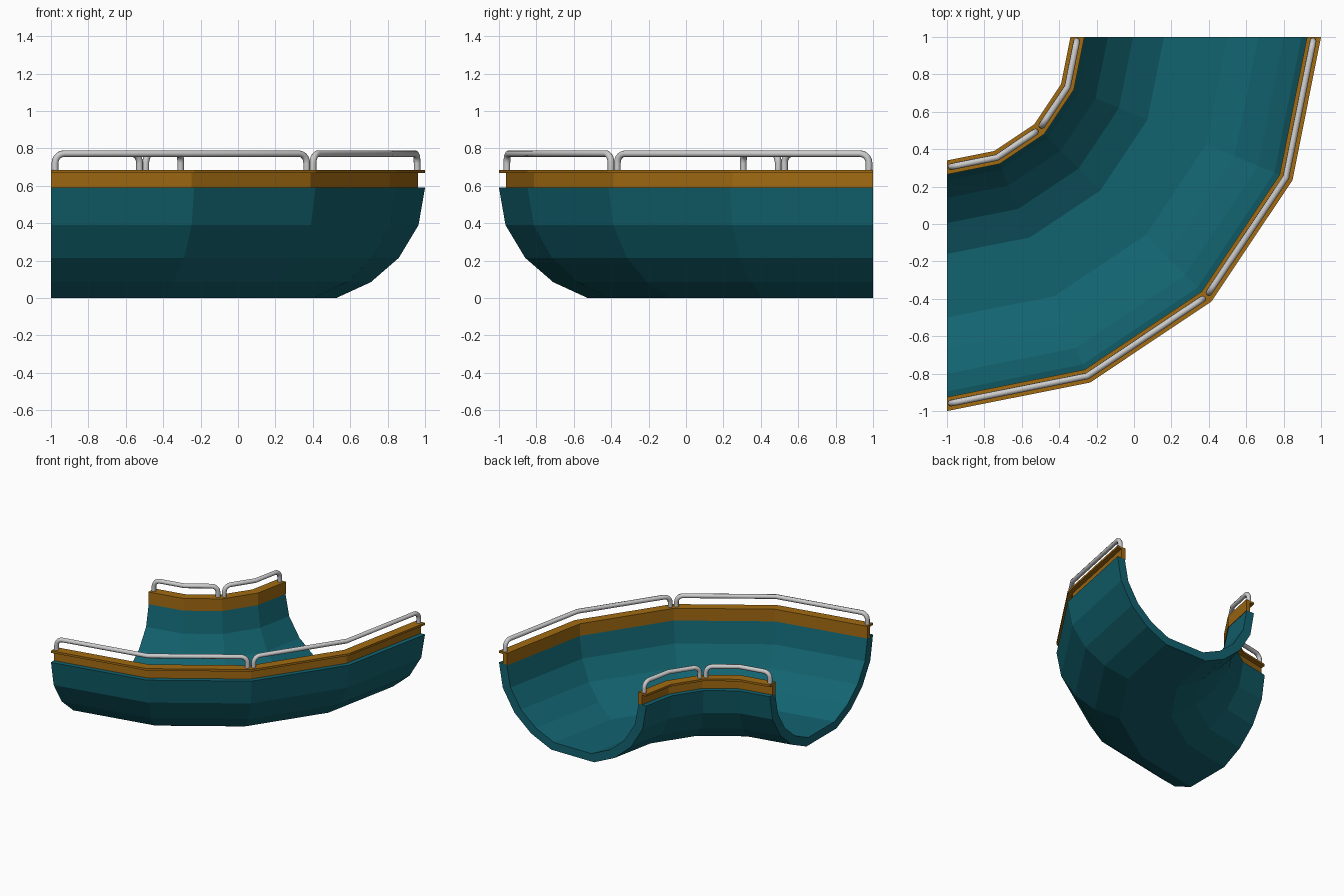
import bpy, bmesh
from math import sin, cos, pi
from mathutils import Vector

if "Cube" in bpy.data.objects:
    bpy.data.objects.remove(bpy.data.objects["Cube"])

MID = 1.33                      # centre-line radius of the bend, turning about (-1, 1)
STEPS = 4                       # straight facets in the quarter turn


def on_bend(r, a, z):
    return Vector((-1 + r * sin(a), 1 - r * cos(a), z))


def material(name, rgb):
    m = bpy.data.materials.new(name)
    m.diffuse_color = (*rgb, 1)
    m.use_nodes = True
    m.node_tree.nodes["Principled BSDF"].inputs["Base Color"].default_value = m.diffuse_color
    return m


teal = material("teal", (0.006, 0.125, 0.16))
ochre = material("ochre", (0.36, 0.145, 0.006))


def sweep(name, profile, mat):
    """Sweep a closed (offset from MID, z) profile round the quarter turn."""
    bm = bmesh.new()
    rings = [[bm.verts.new(on_bend(MID + o, k * pi / 2 / STEPS, z)) for o, z in profile]
             for k in range(STEPS + 1)]
    n = len(profile)
    for a, b in zip(rings, rings[1:]):
        for i in range(n):
            j = (i + 1) % n
            bm.faces.new((a[i], a[j], b[j], b[i]))
    bm.faces.new(rings[0])
    bm.faces.new(rings[-1][::-1])
    bmesh.ops.recalc_face_normals(bm, faces=bm.faces)
    me = bpy.data.meshes.new(name)
    bm.to_mesh(me)
    bm.free()
    me.materials.append(mat)
    ob = bpy.data.objects.new(name, me)
    bpy.context.collection.objects.link(ob)
    return ob


def rail(name, r, a0, a1, inset0, inset1):
    """Bent tube: post, rounded corner, two straight runs, rounded corner, post."""
    top, base, bend = 0.772, 0.67, 0.05
    p0, pm, p1 = (on_bend(r, a, top) for a in (a0, (a0 + a1) / 2, a1))
    d0, d1 = (pm - p0).normalized(), (pm - p1).normalized()

    def end(p, d, inset):
        foot = p + d * inset
        pts = [Vector((foot.x, foot.y, base))]
        for i in range(6):
            t = i / 5 * pi / 2
            pts.append(foot + d * bend * (1 - cos(t)) + Vector((0, 0, -bend * (1 - sin(t)))))
        return pts

    pts = end(p0, d0, inset0) + [pm] + end(p1, d1, inset1)[::-1]
    cu = bpy.data.curves.new(name, 'CURVE')
    cu.dimensions = '3D'
    cu.bevel_depth = 0.018
    cu.bevel_resolution = 2
    cu.use_fill_caps = True
    sp = cu.splines.new('POLY')
    sp.points.add(len(pts) - 1)
    for q, p in zip(sp.points, pts):
        q.co = (*p, 1)
    tmp = bpy.data.objects.new(name + "_path", cu)
    bpy.context.collection.objects.link(tmp)
    me = bpy.data.meshes.new_from_object(tmp.evaluated_get(bpy.context.evaluated_depsgraph_get()))
    bpy.data.objects.remove(tmp)
    ob = bpy.data.objects.new(name, me)
    bpy.context.collection.objects.link(ob)
    bpy.context.view_layer.objects.active = ob
    ob.select_set(True)
    bpy.ops.object.shade_smooth_by_angle(angle=0.9)
    ob.select_set(False)


# Half-pipe channel
outer = [(0.67, 0.59), (0.635, 0.39), (0.53, 0.215), (0.38, 0.085), (0.195, 0)]
inner = [(0.60, 0.59), (0.565, 0.41), (0.47, 0.255), (0.335, 0.14), (0.17, 0.065)]


def mirrored(half):
    return half + [(-x, z) for x, z in reversed(half)]


sweep("channel", mirrored(outer) + mirrored(inner)[::-1], teal)

# Edge trims (web with an overhanging cap) and handrails on both sides
trim = [(0.595, 0.585), (0.632, 0.585), (0.632, 0.668), (0.67, 0.668), (0.67, 0.685), (0.595, 0.685)]
for side, s in (("outer", 1), ("inner", -1)):
    sweep(side + "_trim", [(s * x, z) for x, z in trim], ochre)
    r = MID + s * 0.632
    rail(side + "_rail_first", r, 0, pi / 4, 0.022, 0.024)
    rail(side + "_rail_second", r, pi / 4, pi / 2, 0.024, 0.022)
